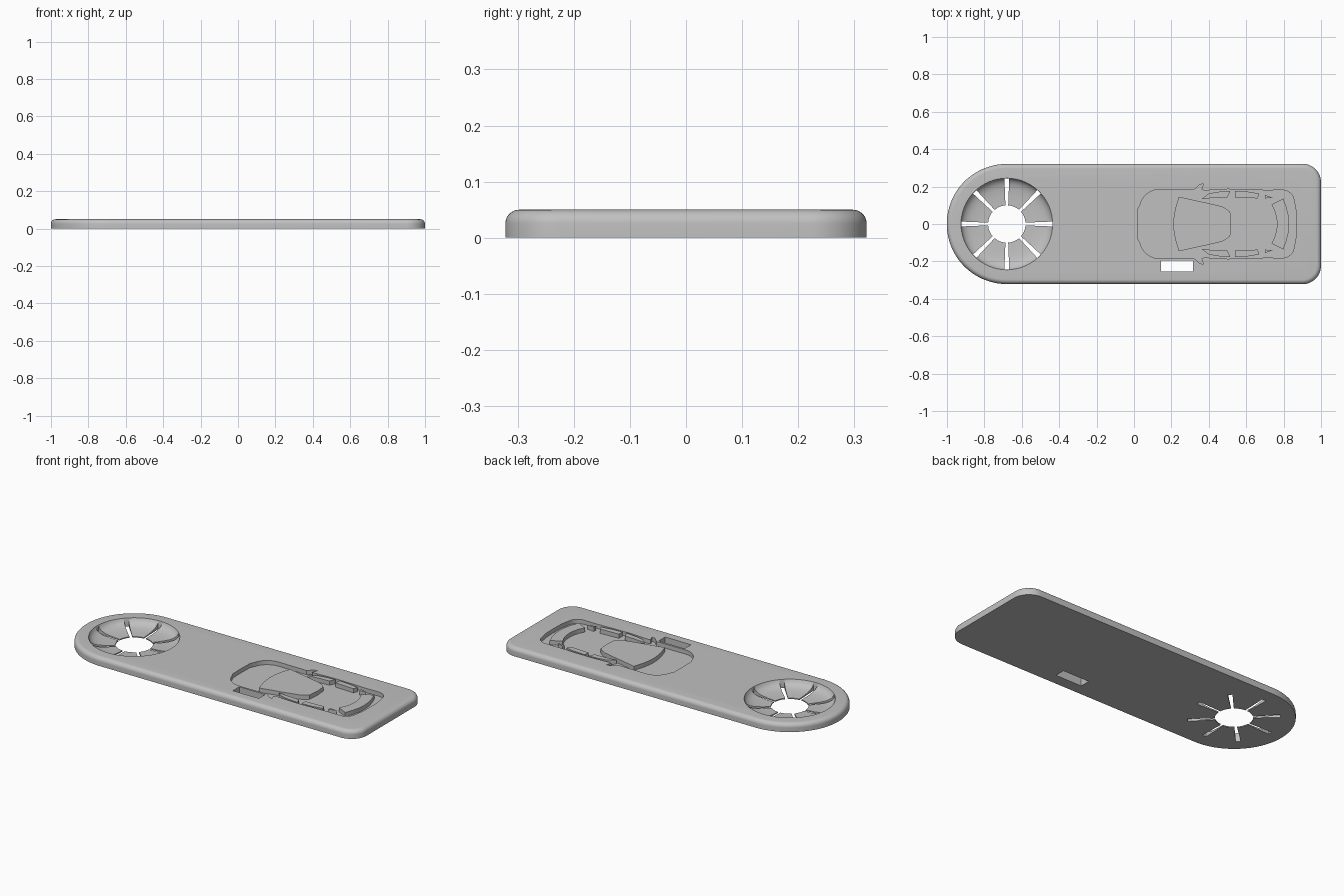
import bpy
import bmesh
from math import sin, cos, pi, radians

cube = bpy.data.objects.get("Cube")
if cube:
    bpy.data.objects.remove(cube)

grey = bpy.data.materials.new("light grey")
grey.use_nodes = True
grey.diffuse_color = (0.53, 0.53, 0.53, 1)
grey.node_tree.nodes["Principled BSDF"].inputs["Base Color"].default_value = (0.53, 0.53, 0.53, 1)

TOP = 0.05
FLOOR = 0.025
DISH_X = -0.68


def arc(cx, cy, r, a0, a1, n):
    """Points along an arc, angles in degrees."""
    steps = [radians(a0 + (a1 - a0) * i / n) for i in range(n + 1)]
    return [(cx + r * cos(a), cy + r * sin(a)) for a in steps]


def loft(bm, layers):
    """Close a stack of (outline, z) layers into a solid."""
    rings = [[bm.verts.new((x, y, z)) for x, y in pts] for pts, z in layers]
    n = len(rings[0])
    for low, high in zip(rings, rings[1:]):
        for i in range(n):
            j = (i + 1) % n
            bm.faces.new((low[i], low[j], high[j], high[i]))
    bm.faces.new(rings[0][::-1])
    bm.faces.new(rings[-1])


def make(name, solids):
    bm = bmesh.new()
    for layers in solids:
        loft(bm, layers)
    bmesh.ops.recalc_face_normals(bm, faces=bm.faces)
    mesh = bpy.data.meshes.new(name)
    bm.to_mesh(mesh)
    bm.free()
    mesh.materials.append(grey)
    obj = bpy.data.objects.new(name, mesh)
    bpy.context.collection.objects.link(obj)
    return obj


def prism(pts, z0, z1):
    return [(pts, z0), (pts, z1)]


def mirror(half):
    """Complete an outline given for y >= 0."""
    return half + [(x, -y) for x, y in reversed(half) if y > 0]


def activate(obj):
    bpy.ops.object.select_all(action="DESELECT")
    obj.select_set(True)
    bpy.context.view_layer.objects.active = obj


def cut(target, name, solids):
    cutter = make(name, solids)
    cutter.hide_render = True
    mod = target.modifiers.new(name, "BOOLEAN")
    mod.operation = "DIFFERENCE"
    mod.solver = "EXACT"
    mod.object = cutter
    activate(target)
    bpy.ops.object.modifier_apply(modifier=mod.name)
    bpy.data.objects.remove(cutter)


# Plate: round left end, rounded right corners, rolled top edge
def plate_outline(inset):
    r, w = 0.1 - inset, 0.322 - 0.1
    return (arc(DISH_X, 0, 0.321 - inset, 90, 270, 64)
            + arc(0.9, -w, r, -90, 0, 14) + arc(0.9, w, r, 0, 90, 14))


roll = 0.025
layers = [(plate_outline(0), 0)]
for i in range(9):
    a = i / 8 * pi / 2
    layers.append((plate_outline(roll * (1 - cos(a))), TOP - roll + roll * sin(a)))
plate = make("plate", [layers])

# Bowl with an open centre
bowl = [(0.1, -0.01), (0.1, 0.006), (0.15, 0.008), (0.19, 0.012), (0.213, 0.018),
        (0.23, 0.027), (0.24, 0.038), (0.245, TOP), (0.245, 0.07)]
cut(plate, "bowl_cutter", [[(arc(DISH_X, 0, r, 0, 354.375, 63), z) for r, z in bowl]])

# Eight tapered slots through the bowl
slots = []
for k in range(8):
    c, s = cos(k * pi / 4), sin(k * pi / 4)
    wedge = [(0.09, -0.007), (0.243, -0.013), (0.243, 0.013), (0.09, 0.007)]
    slots.append(prism([(DISH_X + u * c - v * s, u * s + v * c) for u, v in wedge], -0.02, 0.08))
cut(plate, "slot_cutter", slots)

# Rectangular strap opening
x0, x1, y0, y1 = 0.145, 0.315, -0.255, -0.195
cut(plate, "opening_cutter", [prism([(x0, y0), (x1, y0), (x1, y1), (x0, y1)], -0.02, 0.08)])

# Sunken car outline with wing mirrors
half_car = [(0.02, 0), (0.022, 0.08)]
half_car += arc(0.135, 0.08, 0.104, 165, 90, 10)
half_car += [(0.32, 0.182), (0.335, 0.195), (0.35, 0.21), (0.373, 0.215), (0.36, 0.184), (0.375, 0.179),
             (0.5, 0.186), (0.6, 0.184), (0.7, 0.18)]
half_car += arc(0.795, 0.12, 0.061, 90, 15, 8) + [(0.866, 0.07), (0.868, 0)]
cut(plate, "car_cutter", [prism(mirror(half_car), FLOOR, 0.08)])

# Raised windows inside the sunken car, flush with the plate
windscreen = mirror([(0.21, 0), (0.213, 0.04), (0.221, 0.085), (0.24, 0.146), (0.31, 0.13),
                     (0.39, 0.113), (0.47, 0.094), (0.495, 0.08), (0.514, 0.064), (0.52, 0)])
rear_window = mirror([(0.765, 0), (0.762, 0.035), (0.752, 0.07), (0.735, 0.104),
                      (0.798, 0.136), (0.815, 0.09), (0.826, 0.045), (0.829, 0)])
side_windows = {
    "front_side_window": [(0.362, 0.134), (0.4, 0.163), (0.45, 0.172), (0.515, 0.177),
                          (0.5, 0.143), (0.43, 0.14)],
    "rear_side_window": [(0.54, 0.177), (0.61, 0.173), (0.67, 0.163), (0.66, 0.137), (0.54, 0.143)],
    "quarter_window": [(0.7, 0.155), (0.742, 0.14), (0.7, 0.137)],
}
parts = [make("windscreen", [prism(windscreen, FLOOR, TOP)]),
         make("rear_window", [prism(rear_window, FLOOR, TOP)])]
for name, pts in side_windows.items():
    for side, sign in (("left", 1), ("right", -1)):
        outline = [(x, y * sign) for x, y in pts]
        parts.append(make(side + "_" + name, [prism(outline, FLOOR, TOP)]))

for obj in [plate] + parts:
    activate(obj)
    bpy.ops.object.shade_smooth_by_angle(angle=radians(30))
